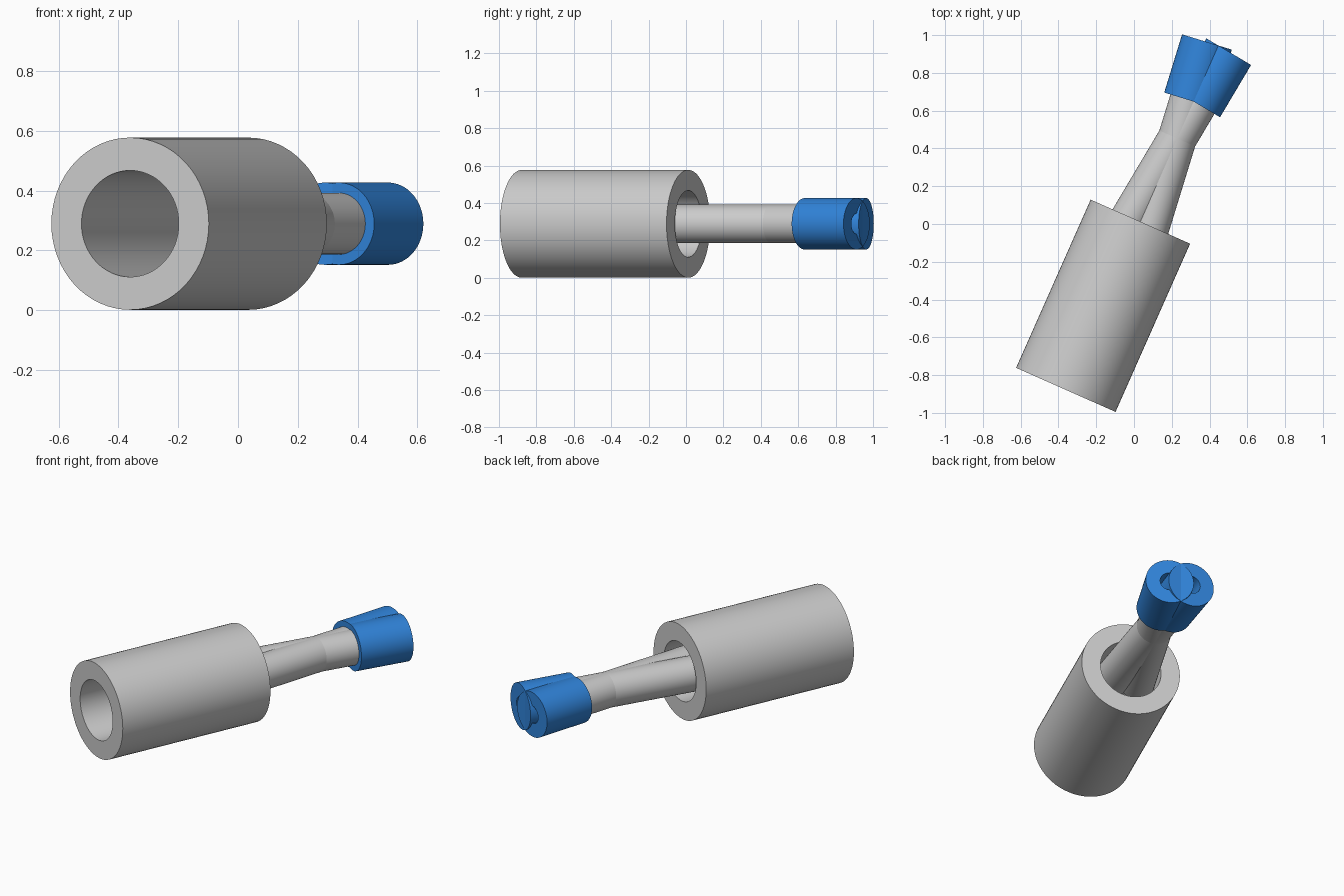
import bpy, bmesh
from math import radians, cos, sin, pi
from mathutils import Matrix

if "Cube" in bpy.data.objects:
    bpy.data.objects.remove(bpy.data.objects["Cube"])

SEG = 64
Z = 0.289                     # common axis height
CROSS = (0.229, 0.453)        # point where the two rods cross
blue = bpy.data.materials.new("blue")
blue.diffuse_color = (0.03, 0.23, 0.70, 1)
blue.use_nodes = True
blue.node_tree.nodes["Principled BSDF"].inputs["Base Color"].default_value = blue.diffuse_color


def tube(name, heading, start, end, r_out, r_in, mat=None):
    """Hollow cylinder along a horizontal heading, measured from CROSS."""
    bm = bmesh.new()
    rings = []
    for r, t in ((r_out, start), (r_out, end), (r_in, end), (r_in, start)):
        rings.append([bm.verts.new((t, r * cos(2 * pi * i / SEG), r * sin(2 * pi * i / SEG)))
                      for i in range(SEG)])
    for k in range(4):
        a, b = rings[k], rings[(k + 1) % 4]
        for i in range(SEG):
            j = (i + 1) % SEG
            bm.faces.new((a[i], a[j], b[j], b[i]))
    bmesh.ops.recalc_face_normals(bm, faces=bm.faces)
    mesh = bpy.data.meshes.new(name)
    bm.to_mesh(mesh)
    bm.free()
    obj = bpy.data.objects.new(name, mesh)
    bpy.context.collection.objects.link(obj)
    obj.matrix_world = (Matrix.Translation((CROSS[0], CROSS[1], Z))
                        @ Matrix.Rotation(radians(heading), 4, 'Z'))
    if mat:
        mesh.materials.append(mat)
    bpy.ops.object.select_all(action='DESELECT')
    obj.select_set(True)
    bpy.context.view_layer.objects.active = obj
    bpy.ops.object.shade_smooth_by_angle(angle=radians(30))
    return obj


# Thick outer sleeve
AXIS = 66.1
tube("outer_sleeve", AXIS, -1.456, -0.482, 0.288, 0.178)

# Two crossing rods, each with a blue end cap
for side, turn in (("left", 6.8), ("right", -6.8)):
    tube(side + "_rod", AXIS + turn, -0.63, 0.212, 0.103, 0.055)
    tube(side + "_cap", AXIS + turn, 0.212, 0.534, 0.1375, 0.055, blue)
